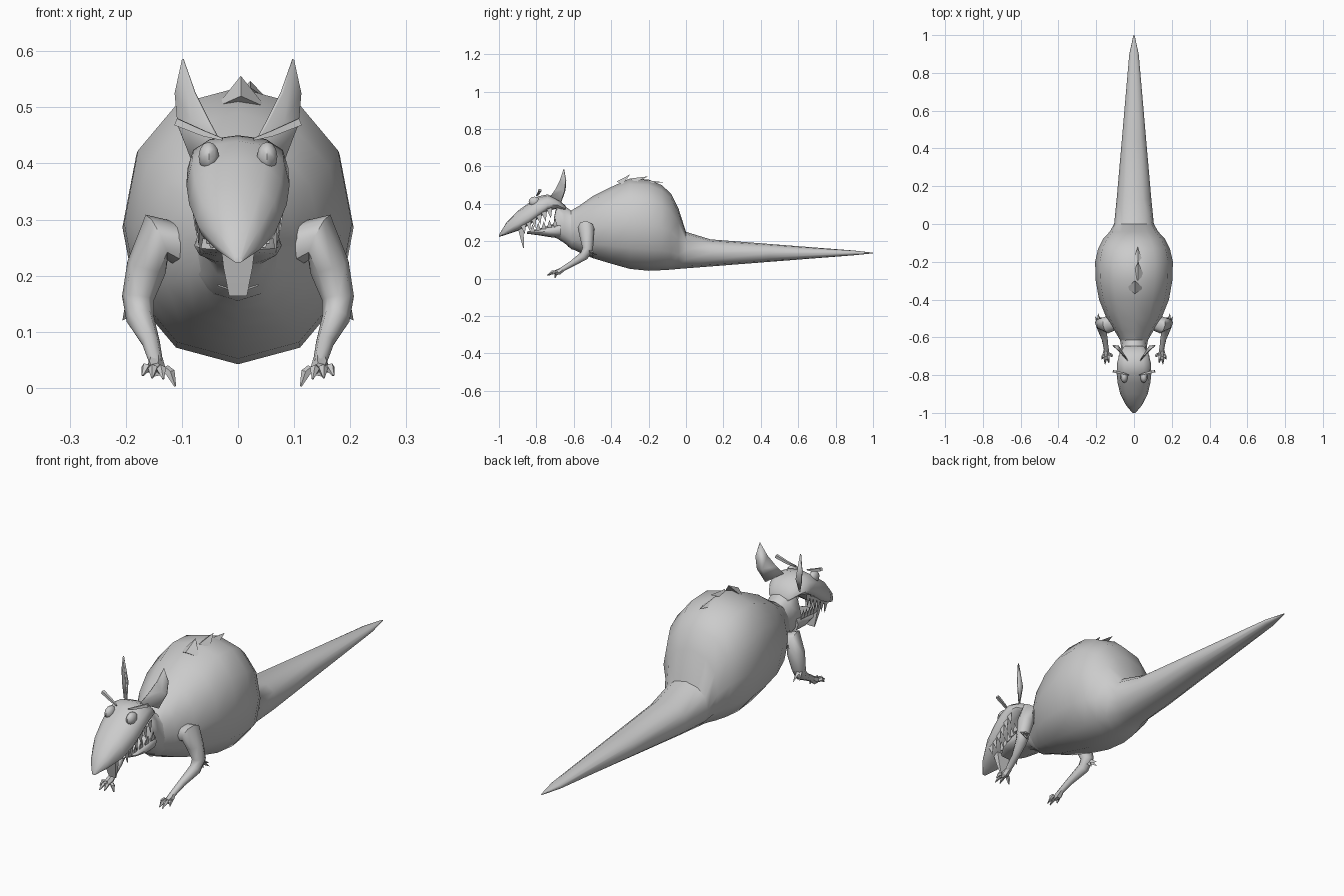
import bpy, bmesh, math
from mathutils import Vector

cube = bpy.data.objects.get("Cube")
if cube:
    bpy.data.objects.remove(cube)

GREY = (0.6, 0.6, 0.6, 1)
grey = bpy.data.materials.new("plain grey")
grey.use_nodes = True
grey.diffuse_color = GREY
grey.node_tree.nodes["Principled BSDF"].inputs["Base Color"].default_value = GREY


def finish(name, bm, mirror=False, angle=50):
    """Turn a bmesh into a named, smooth shaded object."""
    bmesh.ops.recalc_face_normals(bm, faces=bm.faces)
    mesh = bpy.data.meshes.new(name)
    bm.to_mesh(mesh)
    bm.free()
    mesh.materials.append(grey)
    obj = bpy.data.objects.new(name, mesh)
    bpy.context.collection.objects.link(obj)
    bpy.ops.object.select_all(action='DESELECT')
    obj.select_set(True)
    bpy.context.view_layer.objects.active = obj
    bpy.ops.object.shade_smooth_by_angle(angle=math.radians(angle))
    if mirror:
        obj.modifiers.new("Mirror", 'MIRROR').use_mirror_merge = False
    return obj


def skin(bm, rings):
    """Bridge rings of points and cap both ends."""
    loops = [[bm.verts.new(p) for p in ring] for ring in rings]
    n = len(loops[0])
    for a, b in zip(loops, loops[1:]):
        for i in range(n):
            bm.faces.new((a[i], a[(i + 1) % n], b[(i + 1) % n], b[i]))
    bm.faces.new(loops[0])
    bm.faces.new(loops[-1])


def section(y, top, bottom, width, sides, power, split):
    """Rounded cross-section; split is the height of its widest point."""
    mid = bottom + (top - bottom) * split
    ring = []
    for i in range(sides):
        a = 2 * math.pi * i / sides
        c, s = math.cos(a), math.sin(a)
        x = width * math.copysign(abs(c) ** power, c)
        h = (top - mid) if s > 0 else (mid - bottom)
        ring.append((x, y, mid + h * math.copysign(abs(s) ** power, s)))
    return ring


def loft(name, rows, sides=12, power=0.9, split=0.5):
    bm = bmesh.new()
    skin(bm, [section(*row, sides, power, split) for row in rows])
    return finish(name, bm)


def tube(bm, path, sides=8):
    """Round limb along (x, y, z, radius) points."""
    pts = [Vector(p[:3]) for p in path]
    rings = []
    side = None
    for i, p in enumerate(pts):
        d = (pts[min(i + 1, len(pts) - 1)] - pts[max(i - 1, 0)]).normalized()
        if side is None:
            side = d.orthogonal()
        side = (side - d * side.dot(d)).normalized()
        up = d.cross(side)
        rings.append([p + path[i][3] * (side * math.cos(2 * math.pi * k / sides)
                      + up * math.sin(2 * math.pi * k / sides)) for k in range(sides)])
    skin(bm, rings)


def spike(bm, base, tip):
    """Closed pyramid on a ring of base points."""
    b = [bm.verts.new(p) for p in base]
    t = bm.verts.new(tip)
    bm.faces.new(b)
    for i in range(len(b)):
        bm.faces.new((b[i], b[(i + 1) % len(b)], t))


# Body and tail: y, top, bottom, half width
loft("body_and_tail", [
    (-0.63, 0.355, 0.17, 0.065), (-0.57, 0.39, 0.14, 0.10), (-0.50, 0.44, 0.11, 0.145),
    (-0.40, 0.49, 0.08, 0.185), (-0.30, 0.535, 0.052, 0.203), (-0.20, 0.53, 0.042, 0.206),
    (-0.13, 0.50, 0.045, 0.19), (-0.08, 0.455, 0.048, 0.165), (-0.04, 0.375, 0.052, 0.128),
    (0.0, 0.25, 0.055, 0.105), (0.13, 0.21, 0.065, 0.092), (0.45, 0.185, 0.09, 0.064),
    (0.90, 0.15, 0.125, 0.025), (1.0, 0.139, 0.135, 0.003)])

# Neck and lower jaw
loft("neck", [
    (-0.54, 0.38, 0.15, 0.11), (-0.61, 0.36, 0.155, 0.075), (-0.65, 0.39, 0.19, 0.068),
    (-0.69, 0.40, 0.215, 0.07), (-0.705, 0.33, 0.22, 0.07)])
loft("lower_jaw", [
    (-0.67, 0.31, 0.215, 0.075), (-0.73, 0.285, 0.222, 0.078), (-0.79, 0.265, 0.232, 0.066),
    (-0.85, 0.252, 0.24, 0.03)])

# Skull and snout
loft("skull", [
    (-1.0, 0.234, 0.223, 0.008), (-0.96, 0.30, 0.235, 0.042), (-0.90, 0.362, 0.255, 0.073),
    (-0.84, 0.405, 0.285, 0.087), (-0.79, 0.44, 0.32, 0.092), (-0.74, 0.45, 0.36, 0.09),
    (-0.69, 0.43, 0.375, 0.078), (-0.645, 0.39, 0.365, 0.05)], power=0.85, split=0.35)

# Eye bulges under the brows
bm = bmesh.new()
bmesh.ops.create_uvsphere(bm, u_segments=10, v_segments=6, radius=0.024)
bmesh.ops.scale(bm, vec=(0.8, 1.3, 1.1), verts=bm.verts)
bmesh.ops.translate(bm, vec=(0.052, -0.81, 0.412), verts=bm.verts)
finish("eyes", bm, True)

bm = bmesh.new()
tube(bm, [(0.028, -0.80, 0.443, 0.003), (0.06, -0.79, 0.453, 0.007), (0.11, -0.78, 0.474, 0.009)], 4)
finish("brows", bm, True, 20)

# Cupped ears: a rim fanned around the hollow
rim = [(0.035, -0.725, 0.44), (0.055, -0.70, 0.475), (0.08, -0.675, 0.525), (0.10, -0.655, 0.585),
       (0.113, -0.645, 0.525), (0.108, -0.65, 0.47), (0.085, -0.67, 0.41)]
bm = bmesh.new()
hollow = bm.verts.new((0.083, -0.648, 0.475))
edge = [bm.verts.new(p) for p in rim]
for a, b in zip(edge, edge[1:] + edge[:1]):
    bm.faces.new((a, b, hollow))
ears = finish("ears", bm, True)
ears.modifiers.new("Thickness", 'SOLIDIFY').thickness = 0.005

# Jagged teeth along both jaws, and the long front teeth
bm = bmesh.new()
for i in range(6):
    t = i / 5
    y, x = -0.87 + 0.14 * t, 0.07 + 0.014 * t
    z = 0.285 + 0.085 * t
    spike(bm, [(x, y - 0.015, z), (x, y + 0.015, z + 0.01), (x - 0.012, y, z)],
          (x - 0.002, y + 0.008, z - 0.048))
for i in range(5):
    t = i / 4
    y, x, z = -0.82 + 0.12 * t, 0.05 + 0.026 * t, 0.25 + 0.03 * t
    spike(bm, [(x, y - 0.014, z), (x, y + 0.014, z), (x - 0.012, y, z)], (x + 0.006, y, z + 0.042))
finish("side_teeth", bm, True, 20)

bm = bmesh.new()
skin(bm, [[(-w, y - d, z), (w, y - d, z), (w, y + d, z), (-w, y + d, z)]
          for w, y, d, z in [(0.032, -0.885, 0.014, 0.27), (0.026, -0.876, 0.009, 0.215),
                             (0.016, -0.868, 0.003, 0.164)]])
finish("front_teeth", bm, angle=20)

# Arms, with a fur tuft at each elbow
bm = bmesh.new()
tube(bm, [(0.09, -0.515, 0.25, 0.04), (0.145, -0.535, 0.268, 0.045), (0.163, -0.53, 0.215, 0.036),
          (0.178, -0.525, 0.16, 0.029), (0.174, -0.545, 0.122, 0.025),
          (0.155, -0.61, 0.08, 0.016), (0.145, -0.675, 0.042, 0.012)])
finish("arms", bm, True)

bm = bmesh.new()
for x, y, z in [(0.206, -0.49, 0.12), (0.19, -0.472, 0.125), (0.175, -0.49, 0.105)]:
    spike(bm, [(0.165, -0.53, 0.14), (0.20, -0.525, 0.155), (0.18, -0.53, 0.175)], (x, y, z))
finish("elbow_tufts", bm, True, 20)

# Hands: palm, three fingers and a thumb with drooping claws
bm = bmesh.new()
tube(bm, [(0.146, -0.655, 0.052, 0.012), (0.147, -0.68, 0.036, 0.017), (0.147, -0.70, 0.032, 0.013)], 6)
for x, y, z in [(0.17, -0.715, 0.022), (0.153, -0.742, 0.018), (0.133, -0.735, 0.016),
                (0.112, -0.70, 0.003)]:
    start = Vector((0.147 + (x - 0.147) * 0.5, -0.69, 0.034))
    knuckle = start.lerp(Vector((x, y, z)), 0.5) + Vector((0, 0, 0.008))
    tube(bm, [(*start, 0.008), (*knuckle, 0.009), (x, y, z, 0.002)], 5)
finish("hands", bm, True, 30)

# Fur tufts along the back
bm = bmesh.new()
for x, y, z, tip_y, tip_z, w in [(0.005, -0.35, 0.505, -0.30, 0.556, 0.045),
                                 (0.022, -0.28, 0.52, -0.20, 0.547, 0.03),
                                 (0.02, -0.215, 0.515, -0.12, 0.515, 0.028)]:
    spike(bm, [(x - w, y + 0.01, z - 0.005), (x, y - 0.02, z + 0.015),
               (x + w, y + 0.01, z - 0.005)], (x, tip_y, tip_z))
finish("back_tufts", bm, angle=20)
